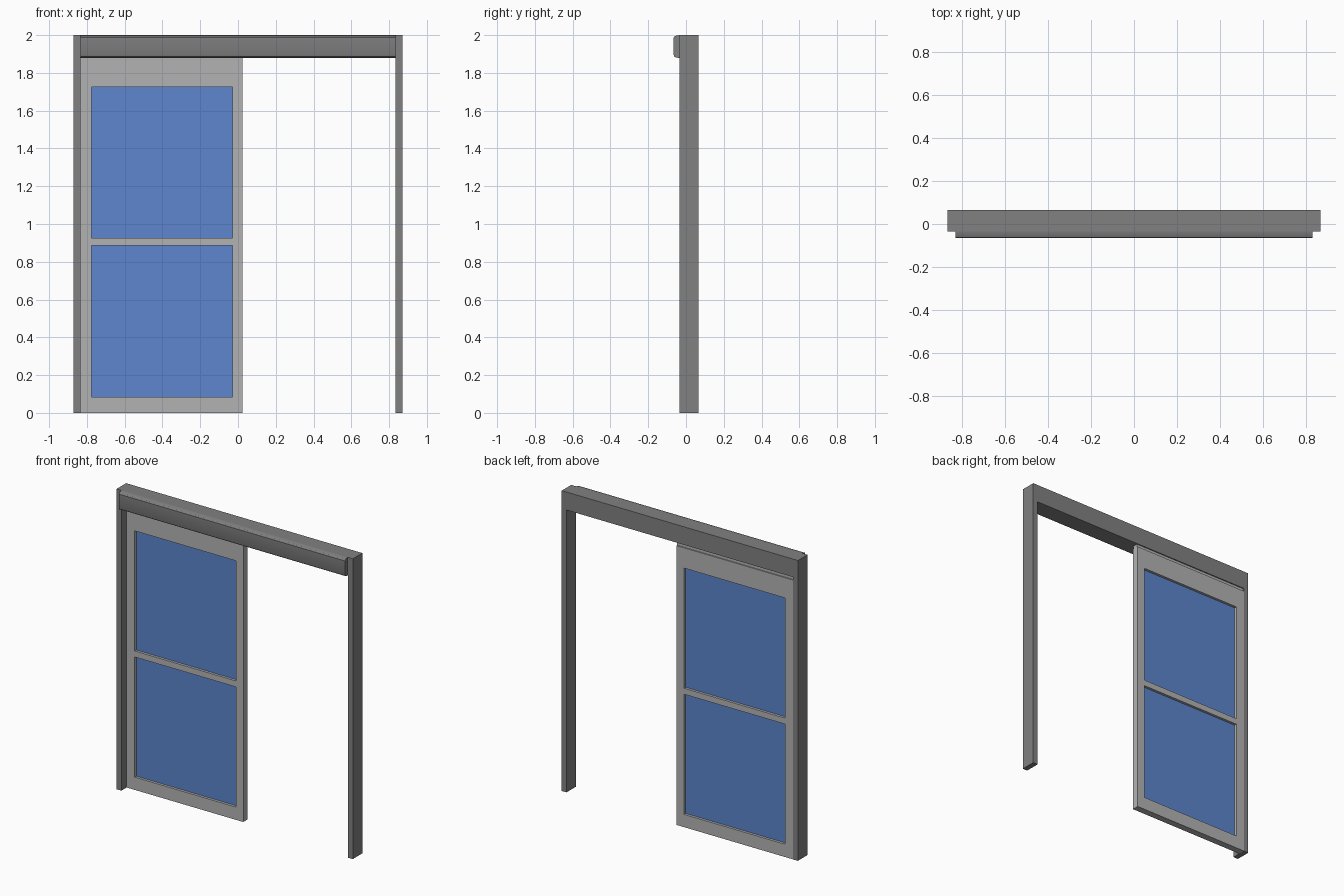
import bpy, bmesh
from mathutils import Vector

if "Cube" in bpy.data.objects:
    bpy.data.objects.remove(bpy.data.objects["Cube"])


def material(name, color):
    m = bpy.data.materials.new(name)
    m.diffuse_color = (*color, 1)
    m.use_nodes = True
    m.node_tree.nodes["Principled BSDF"].inputs["Base Color"].default_value = m.diffuse_color
    return m


DARK = material("dark_grey", (0.22, 0.22, 0.22))
LIGHT = material("light_grey", (0.45, 0.45, 0.45))
BLUE = material("blue_glass", (0.11, 0.24, 0.62))


def prism(name, points, direction, mat):
    """Extrude a closed 3D outline along a direction."""
    bm = bmesh.new()
    face = bm.faces.new([bm.verts.new(p) for p in points])
    new = bmesh.ops.extrude_face_region(bm, geom=[face])["geom"]
    bmesh.ops.translate(bm, vec=Vector(direction),
                        verts=[v for v in new if isinstance(v, bmesh.types.BMVert)])
    bmesh.ops.recalc_face_normals(bm, faces=bm.faces)
    mesh = bpy.data.meshes.new(name)
    bm.to_mesh(mesh)
    bm.free()
    mesh.materials.append(mat)
    ob = bpy.data.objects.new(name, mesh)
    bpy.context.collection.objects.link(ob)
    return ob


def box(name, x0, x1, y0, y1, z0, z1, mat):
    pts = [(x0, y0, z0), (x1, y0, z0), (x1, y0, z1), (x0, y0, z1)]
    return prism(name, pts, (0, y1 - y0, 0), mat)


# Outer frame: two posts and a header in one piece
outline = [(-0.87, 0), (-0.835, 0), (-0.835, 1.88), (0.835, 1.88),
           (0.835, 0), (0.87, 0), (0.87, 2), (-0.87, 2)]
prism("door_frame", [(x, -0.035, z) for x, z in outline], (0, 0.1, 0), DARK)

# Rounded track cover on the front of the header
profile = [(-0.035, 2.0), (-0.05, 1.998), (-0.06, 1.994), (-0.065, 1.987),
           (-0.065, 1.895), (-0.062, 1.887), (-0.055, 1.882), (-0.045, 1.88),
           (-0.035, 1.88)]
cover = prism("track_cover", [(-0.833, y, z) for y, z in profile], (1.666, 0, 0), DARK)
bpy.context.view_layer.objects.active = cover
cover.select_set(True)
bpy.ops.object.shade_smooth_by_angle()

# Sliding door leaf: stiles and rails around two panes
L, R, F, B, TOP = -0.835, 0.025, 0.02, 0.065, 1.86
GL, GR = -0.775, -0.03
panes = [(0.085, 0.885), (0.925, 1.725)]
box("left_stile", L, GL, F, B, 0, TOP, LIGHT)
box("right_stile", GR, R, F, B, 0, TOP, LIGHT)
for name, z0, z1 in (("bottom_rail", 0, panes[0][0]),
                     ("middle_rail", panes[0][1], panes[1][0]),
                     ("top_rail", panes[1][1], TOP)):
    box(name, GL, GR, F, B, z0, z1, LIGHT)

# Glass recessed on both sides
for name, (z0, z1) in zip(("lower_glass", "upper_glass"), panes):
    box(name, GL, GR, 0.037, 0.048, z0, z1, BLUE)

# Hanger strip carrying the leaf in the header
box("hanger_strip", L, R, 0.027, 0.058, TOP, 1.88, LIGHT)
